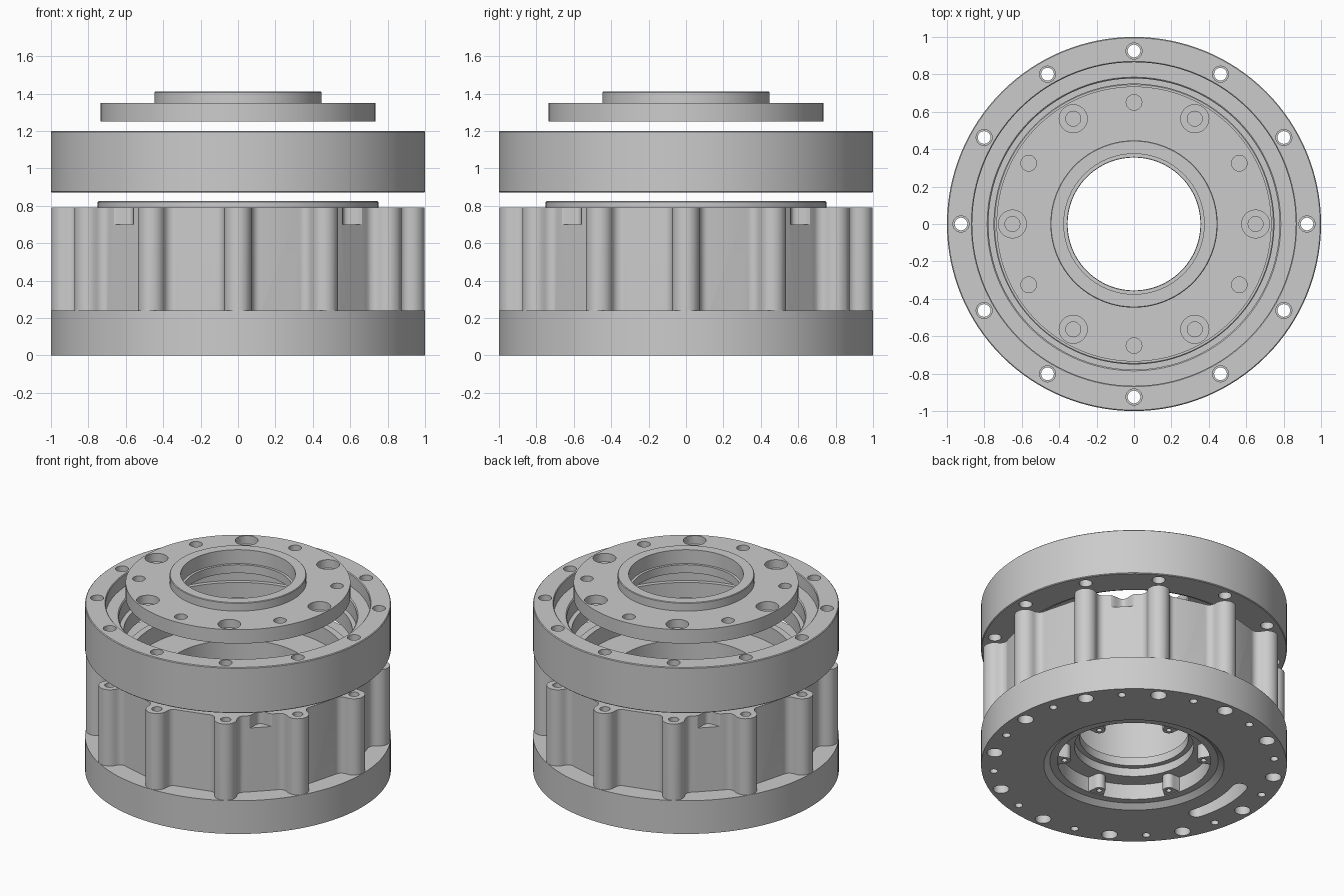
import bpy, bmesh, math
from mathutils import Matrix, Vector

cube = bpy.data.objects.get("Cube")
if cube:
    bpy.data.objects.remove(cube, do_unlink=True)

grey = bpy.data.materials.new("machined grey")
grey.use_nodes = True
COLOR = (0.6, 0.6, 0.6, 1)
grey.diffuse_color = COLOR
grey.node_tree.nodes["Principled BSDF"].inputs["Base Color"].default_value = COLOR

BOLT_R = 0.925


def finish(bm, name):
    bmesh.ops.recalc_face_normals(bm, faces=bm.faces[:])
    mesh = bpy.data.meshes.new(name)
    bm.to_mesh(mesh)
    bm.free()
    mesh.materials.append(grey)
    obj = bpy.data.objects.new(name, mesh)
    bpy.context.collection.objects.link(obj)
    return obj


def add_lathe(bm, profile, segs, center=(0, 0)):
    """Revolve a closed (radius, z) profile; radius 0 collapses to a pole."""
    rings = []
    for r, z in profile:
        count = segs if r > 0 else 1
        rings.append([bm.verts.new((center[0] + r * math.cos(math.tau * i / segs),
                                    center[1] + r * math.sin(math.tau * i / segs), z))
                      for i in range(count)])
    for a, b in zip(rings, rings[1:] + rings[:1]):
        if len(a) == len(b) == 1:
            continue
        for i in range(segs):
            j = (i + 1) % segs
            quad = [a[i % len(a)], a[j % len(a)], b[j % len(b)], b[i % len(b)]]
            bm.faces.new(list(dict.fromkeys(quad)))


def add_prism(bm, outline, z0, z1):
    low = [bm.verts.new((x, y, z0)) for x, y in outline]
    high = [bm.verts.new((x, y, z1)) for x, y in outline]
    bm.faces.new(low)
    bm.faces.new(high)
    for i in range(len(low)):
        j = (i + 1) % len(low)
        bm.faces.new((low[i], low[j], high[j], high[i]))


def turned(points, deg):
    turn = Matrix.Rotation(math.radians(deg), 2)
    return [tuple(turn @ Vector(p)) for p in points]


def lathe(name, profile, segs=128):
    bm = bmesh.new()
    add_lathe(bm, profile, segs)
    return finish(bm, name)


def polar(r, deg):
    return r * math.cos(math.radians(deg)), r * math.sin(math.radians(deg))


def pins(bm, profile, radius, count, start=0, segs=24):
    for k in range(count):
        add_lathe(bm, profile, segs, polar(radius, start + k * 360 / count))


def pin(r, z0, z1):
    return [(0, z0), (r, z0), (r, z1), (0, z1)]


def combine(target, tool, operation):
    mod = target.modifiers.new(operation.lower(), 'BOOLEAN')
    mod.operation = operation
    mod.solver = 'EXACT'
    mod.object = tool
    bpy.ops.object.select_all(action='DESELECT')
    bpy.context.view_layer.objects.active = target
    target.select_set(True)
    bpy.ops.object.modifier_apply(modifier=mod.name)
    bpy.data.objects.remove(tool, do_unlink=True)


def smooth(obj):
    bpy.ops.object.select_all(action='DESELECT')
    bpy.context.view_layer.objects.active = obj
    obj.select_set(True)
    bpy.ops.object.shade_smooth_by_angle(angle=math.radians(28))


def arc(cx, cy, r, a0, a1, n):
    for i in range(n + 1):
        dx, dy = polar(r, a0 + (a1 - a0) * i / n)
        yield cx + dx, cy + dy


# Lower housing: flange, locating rim, cavity and stepped bore
housing = lathe("lower_housing", [
    (0.59, 0), (1, 0), (1, 0.24), (0.75, 0.24), (0.75, 0.82),
    (0.745, 0.825), (0.7, 0.825), (0.7, 0.71), (0.48, 0.71), (0.48, 0.26),
    (0.355, 0.26), (0.355, 0.2), (0.39, 0.2), (0.39, 0.14), (0.5, 0.14),
    (0.5, 0.03), (0.55, 0.03)])

# Lobed outer wall: twelve bolt columns with filleted roots and flat panels between
VALLEY, LOBE, FILLET = 0.86, 0.073, 0.05
side = LOBE + FILLET
outline = []
for k in range(12):
    local = list(arc(VALLEY + FILLET, -side, FILLET, 180, 90, 6))
    local += arc(BOLT_R, 0, LOBE, -90, 90, 14)
    local += arc(VALLEY + FILLET, side, FILLET, 270, 180, 6)
    outline += turned(local, 30 * k)
bm = bmesh.new()
add_prism(bm, outline, 0.2, 0.79)
wall = finish(bm, "lobed_wall")
combine(wall, lathe("wall_bore", pin(0.72, 0.1, 0.9)), 'DIFFERENCE')
combine(housing, wall, 'UNION')

# Bolt holes, dowel holes, curved slot and blended pry scoops in the housing
bm = bmesh.new()
pins(bm, [(0, -0.1), (0.052, -0.1), (0.052, 0.12), (0.034, 0.12), (0.034, 0.9), (0, 0.9)],
     BOLT_R, 12)
pins(bm, pin(0.026, -0.1, 0.1), 0.92, 12, 15)
slot = list(arc(0, 0, 0.8, 163, 197, 16))
slot += list(arc(*polar(0.75, 197), 0.05, 197, 377, 10))[1:]
slot += list(arc(0, 0, 0.7, 197, 163, 16))[1:]
slot += list(arc(*polar(0.75, 163), 0.05, -17, 163, 10))[1:-1]
add_prism(bm, slot, -0.1, 0.16)
scoop = [(VALLEY + 0.005 - 0.03 * (1 + math.cos(math.pi * i / 8)), 0.085 * i / 8)
         for i in range(-8, 9)]
scoop += [(0.95, 0.085), (0.95, -0.085)]
for k in range(4):
    add_prism(bm, turned(scoop, 45 + 90 * k), 0.7, 0.9)
combine(housing, finish(bm, "housing_cutter"), 'DIFFERENCE')
smooth(housing)

# Six screw lugs inside the lower recess
bm = bmesh.new()
for k in range(6):
    tab = [(0.51, -0.06), (0.51, 0.06)] + list(arc(0.455, 0, 0.04, 90, 270, 10))
    add_prism(bm, turned(tab, 60 * k + 20), 0.035, 0.15)
lugs = finish(bm, "screw_lugs")
bm = bmesh.new()
pins(bm, pin(0.018, 0, 0.11), 0.455, 6, 20, 16)
combine(lugs, finish(bm, "lug_cutter"), 'DIFFERENCE')
smooth(lugs)

# Middle ring with stepped bearing seat
ring = lathe("middle_ring", [
    (0.785, 0.87), (0.995, 0.87), (1, 0.875), (1, 1.195), (0.995, 1.2), (0.87, 1.2),
    (0.865, 1.195), (0.865, 1.11), (0.785, 1.11), (0.778, 1.103), (0.778, 1),
    (0.748, 1), (0.748, 0.89), (0.785, 0.89)])
bm = bmesh.new()
pins(bm, pin(0.043, 0.8, 1.3), BOLT_R, 12)
combine(ring, finish(bm, "ring_cutter"), 'DIFFERENCE')
smooth(ring)

# Top output cap with raised hub and a small ledge in its bore
cap = lathe("top_cap", [
    (0.357, 1.25), (0.735, 1.25), (0.735, 1.35), (0.447, 1.35), (0.447, 1.406),
    (0.443, 1.41), (0.375, 1.41), (0.375, 1.31), (0.357, 1.31)])
bm = bmesh.new()
pins(bm, [(0, 1.2), (0.04, 1.2), (0.04, 1.29), (0.075, 1.29), (0.075, 1.4), (0, 1.4)],
     0.65, 6)
pins(bm, pin(0.042, 1.2, 1.4), 0.65, 6, 30)
combine(cap, finish(bm, "cap_cutter"), 'DIFFERENCE')
smooth(cap)
